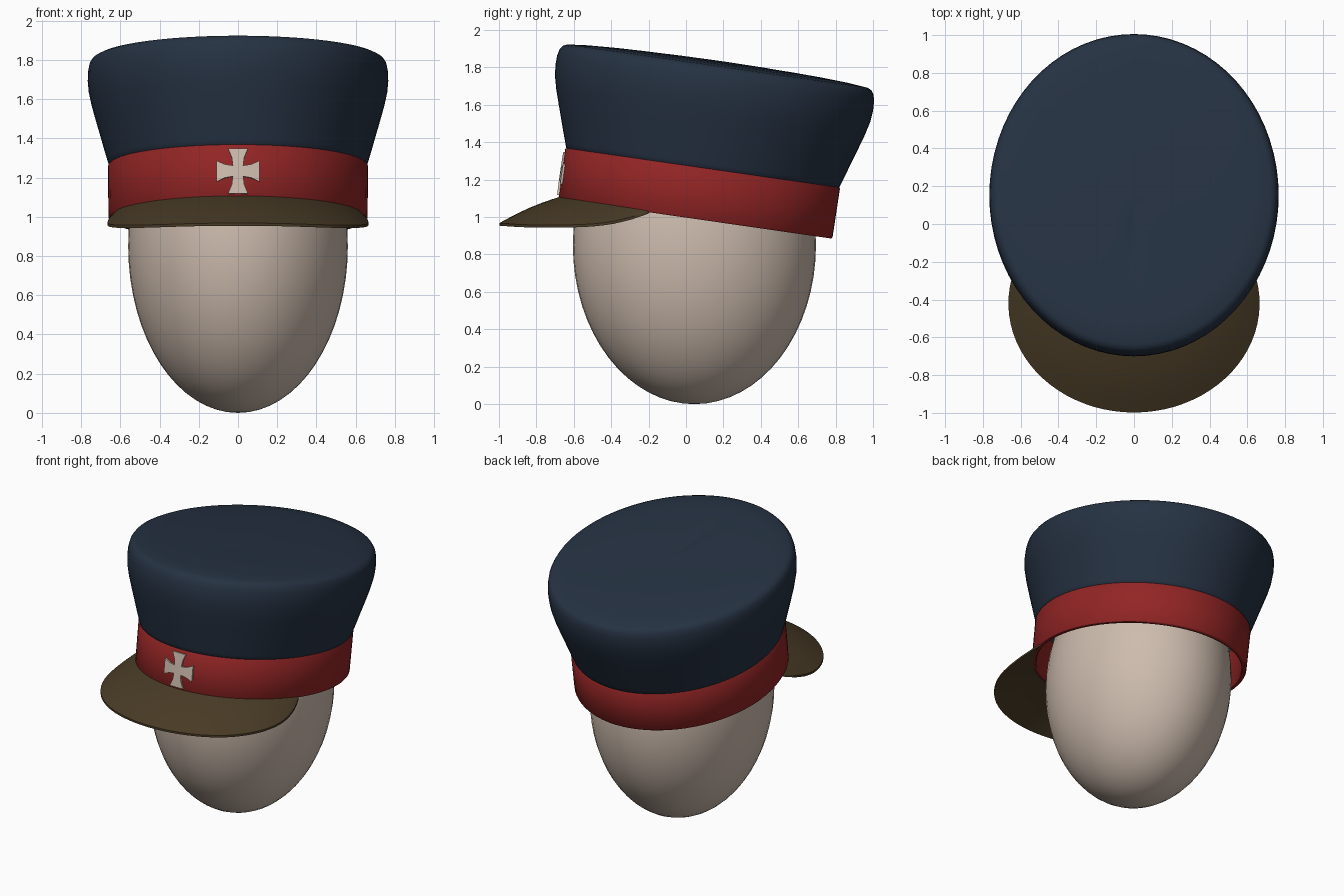
import bpy, bmesh, math
from mathutils import Vector

if "Cube" in bpy.data.objects:
    bpy.data.objects.remove(bpy.data.objects["Cube"])

TILT = math.radians(8.2)
BASE = Vector((0, 0.05, 0.99))           # centre of the band's lower rim
RATIO = 0.893                            # cap width / cap length
N = 72


def mat(name, rgb):
    m = bpy.data.materials.new(name)
    m.diffuse_color = (*rgb, 1)
    m.use_nodes = True
    m.node_tree.nodes["Principled BSDF"].inputs["Base Color"].default_value = m.diffuse_color
    return m


NAVY = mat("navy_cloth", (0.019, 0.032, 0.056))
RED = mat("red_band", (0.29, 0.018, 0.018))
BROWN = mat("brown_leather", (0.066, 0.044, 0.019))
PALE = mat("pale_beige", (0.61, 0.50, 0.42))


def cap(x, u, v):
    """Tilted cap space (side, back, up) to world space."""
    c, s = math.cos(TILT), math.sin(TILT)
    return BASE + Vector((x, u * c + v * s, -u * s + v * c))


def finish(name, bm, material, angle=40):
    bmesh.ops.recalc_face_normals(bm, faces=bm.faces)
    me = bpy.data.meshes.new(name)
    bm.to_mesh(me)
    bm.free()
    me.materials.append(material)
    ob = bpy.data.objects.new(name, me)
    bpy.context.collection.objects.link(ob)
    bpy.ops.object.select_all(action='DESELECT')
    ob.select_set(True)
    bpy.context.view_layer.objects.active = ob
    bpy.ops.object.shade_smooth_by_angle(angle=math.radians(angle))
    return ob


def bridge(bm, a, b, closed=True):
    n = len(a)
    for i in range(n if closed else n - 1):
        j = (i + 1) % n
        bm.faces.new((a[i], a[j], b[j], b[i]))


def lathe(bm, profile, loop=False, dent=0.0):
    """Oval rings in cap space from (radius, height) pairs."""
    rings = []
    for r, v in profile:
        ring = []
        for i in range(N):
            a = math.tau * i / N
            x, u = r * RATIO * math.sin(a), -r * math.cos(a)
            d = dent * math.exp(-(x / 0.03) ** 2 - ((u + 0.2) / 0.17) ** 2) if r < 0.6 else 0
            ring.append(bm.verts.new(cap(x, u, v - d)))
        rings.append(ring)
    for a, b in zip(rings, rings[1:]):
        bridge(bm, a, b)
    if loop:
        bridge(bm, rings[-1], rings[0])
    return rings


# Egg-shaped head
bm = bmesh.new()
bmesh.ops.create_uvsphere(bm, u_segments=48, v_segments=32, radius=1)
for v in bm.verts:
    v.co = Vector((v.co.x * 0.56, v.co.y * 0.65 + 0.045, v.co.z * 0.85 + 0.85))
finish("head", bm, PALE, 80)

# Red band, a thin open ring
bm = bmesh.new()
lathe(bm, [(0.733, 0), (0.74, 0.008), (0.742, 0.27), (0.735, 0.278),
           (0.705, 0.278), (0.705, 0.008), (0.712, 0)], loop=True)
finish("band", bm, RED, 50)

# Flared cloth crown with a faint pinch in the top
bm = bmesh.new()
rings = lathe(bm, [(0.71, 0.255), (0.735, 0.27), (0.745, 0.30), (0.765, 0.36), (0.784, 0.42),
                   (0.81, 0.50), (0.835, 0.58), (0.852, 0.65), (0.858, 0.71),
                   (0.856, 0.76), (0.848, 0.795), (0.834, 0.815), (0.81, 0.826),
                   (0.70, 0.837), (0.55, 0.845), (0.42, 0.849), (0.32, 0.851),
                   (0.24, 0.853), (0.16, 0.854), (0.08, 0.855)], dent=0.012)
bm.faces.new(rings[-1])
finish("crown", bm, NAVY, 60)

# Visor: lofted from the band's rim to a drooping rounded edge
DROOP = [(-1.0, 0.962), (-0.9, 0.955), (-0.8, 0.951), (-0.65, 0.951), (-0.5, 0.957),
         (-0.4, 0.969), (-0.3, 0.992), (-0.19, 1.03)]


def droop(y):
    for (y0, z0), (y1, z1) in zip(DROOP, DROOP[1:]):
        if y <= y1:
            return z0 + (z1 - z0) * (y - y0) / (y1 - y0)
    return DROOP[-1][1]


bm = bmesh.new()
M, K = 48, 6
top, low = [[] for _ in range(K + 1)], [[] for _ in range(K + 1)]
for i in range(M + 1):
    s = 2 * i / M - 1
    a, b = s * math.radians(70), s * math.radians(112)
    inner = cap(0.725 * RATIO * math.sin(a), -0.725 * math.cos(a), 0.012)
    oy = -0.42 - 0.578 * math.cos(b)
    outer = Vector((0.665 * math.sin(b), oy, droop(oy)))
    for k in range(K + 1):
        t = k / K
        p = inner.lerp(outer, t)
        p.z += 0.012 * math.sin(math.pi * t) * math.cos(s * math.pi / 2)
        top[k].append(bm.verts.new(p + Vector((0, 0, 0.006))))
        low[k].append(bm.verts.new(p - Vector((0, 0, 0.008))))
for k in range(K):
    bridge(bm, top[k], top[k + 1], False)
    bridge(bm, low[k], low[k + 1], False)
    for e in (0, M):
        bm.faces.new((top[k][e], top[k + 1][e], low[k + 1][e], low[k][e]))
bridge(bm, top[0], low[0], False)
bridge(bm, top[K], low[K], False)
finish("visor", bm, BROWN, 50)

# Flared cross badge, bent round the front of the band
bm = bmesh.new()
ARM = [(-0.028, 0.028), (-0.034, 0.07), (-0.054, 0.116), (0.054, 0.116), (0.034, 0.07)]
outline = []
for q in range(4):
    c, s = round(math.cos(-q * math.pi / 2)), round(math.sin(-q * math.pi / 2))
    outline += [((x * c - z * s) * 0.94, x * s + z * c) for x, z in ARM]


def badge_ring(depth):
    return [bm.verts.new(cap(x, -depth * math.sqrt(1 - (x / (depth * RATIO)) ** 2), 0.138 + z))
            for x, z in outline]


back, front = badge_ring(0.735), badge_ring(0.752)
bridge(bm, back, front)
for q in range(4):
    r = [front[(q * 5 + i) % 20] for i in range(6)]
    bm.faces.new((r[0], r[1], r[4], r[5]))
    bm.faces.new((r[1], r[2], r[3], r[4]))
bm.faces.new([front[q * 5] for q in range(4)])
finish("cross_badge", bm, PALE, 20)
